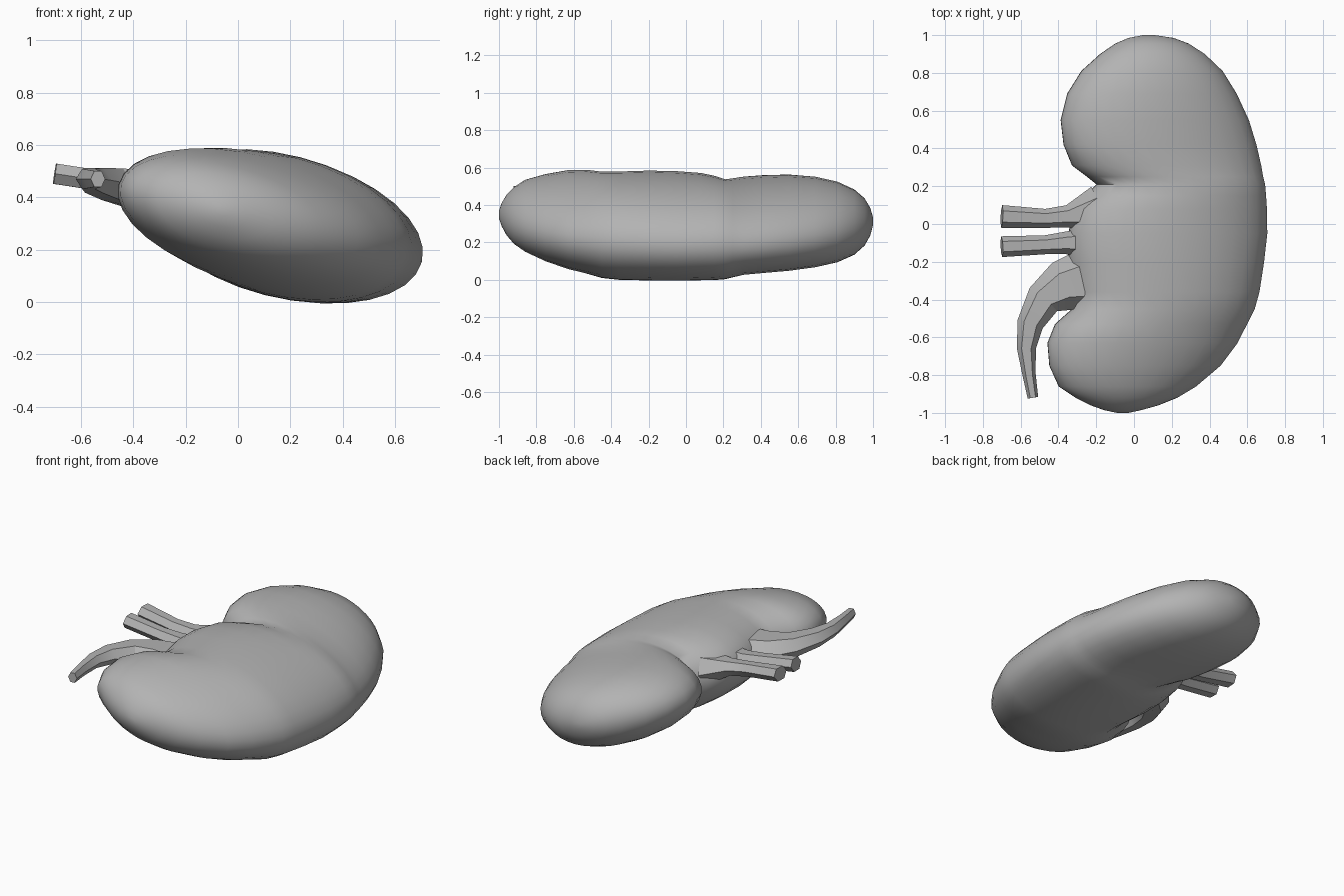
import bpy, bmesh, math
from mathutils import Vector

cube = bpy.data.objects.get("Cube")
if cube:
    bpy.data.objects.remove(cube, do_unlink=True)

grey = bpy.data.materials.new("organ grey")
grey.use_nodes = True
colour = (0.45, 0.45, 0.45, 1)
grey.diffuse_color = colour
grey.node_tree.nodes["Principled BSDF"].inputs["Base Color"].default_value = colour


def loft(name, sections, sides, smooth_angle):
    """Skin a row of elliptical sections (centre, half axis u, half axis v)."""
    bm = bmesh.new()
    rings = []
    for centre, u, v in sections:
        angles = [math.tau * i / sides for i in range(sides)]
        rings.append([bm.verts.new(centre + u * math.cos(a) + v * math.sin(a)) for a in angles])
    for low, high in zip(rings, rings[1:]):
        for i in range(sides):
            j = (i + 1) % sides
            bm.faces.new((low[i], low[j], high[j], high[i]))
    bm.faces.new(rings[0])
    bm.faces.new(rings[-1])
    bmesh.ops.recalc_face_normals(bm, faces=bm.faces)
    mesh = bpy.data.meshes.new(name)
    bm.to_mesh(mesh)
    bm.free()
    mesh.materials.append(grey)
    obj = bpy.data.objects.new(name, mesh)
    bpy.context.collection.objects.link(obj)
    bpy.ops.object.select_all(action="DESELECT")
    obj.select_set(True)
    bpy.context.view_layer.objects.active = obj
    bpy.ops.object.shade_smooth_by_angle(angle=math.radians(smooth_angle))
    return obj


def tube(name, path, sides=6):
    """Vessel along points of (x, y, z, half width, half height)."""
    points = [Vector(p[:3]) for p in path]
    sections = []
    for i, p in enumerate(path):
        along = (points[min(i + 1, len(path) - 1)] - points[max(i - 1, 0)]).normalized()
        side = along.cross(Vector((0, 0, 1))).normalized()
        sections.append((points[i], side * p[3], side.cross(along) * p[4]))
    return loft(name, sections, sides, 25)


# Bean-shaped body: y, inner edge x, outer edge x, half thickness
outline = [
    (-1.0, -0.09, -0.03, 0.02), (-0.985, -0.16, 0.04, 0.06),
    (-0.96, -0.23, 0.13, 0.1), (-0.92, -0.31, 0.23, 0.14),
    (-0.86, -0.4, 0.33, 0.175), (-0.75, -0.45, 0.46, 0.21),
    (-0.63, -0.46, 0.55, 0.24), (-0.53, -0.42, 0.6, 0.255),
    (-0.45, -0.33, 0.64, 0.265), (-0.36, -0.32, 0.665, 0.27),
    (-0.2, -0.35, 0.69, 0.272), (-0.05, -0.35, 0.707, 0.27),
    (0.08, -0.32, 0.705, 0.265), (0.15, -0.26, 0.7, 0.26),
    (0.21, -0.2, 0.695, 0.25), (0.25, -0.25, 0.685, 0.245),
    (0.31, -0.33, 0.675, 0.238), (0.42, -0.375, 0.65, 0.235),
    (0.55, -0.39, 0.61, 0.232), (0.69, -0.355, 0.545, 0.222),
    (0.81, -0.28, 0.47, 0.2), (0.9, -0.18, 0.375, 0.165),
    (0.955, -0.1, 0.29, 0.12), (0.985, -0.03, 0.21, 0.07),
    (1.0, 0.05, 0.11, 0.02),
]
tilt = math.radians(14.3)
c, s = math.cos(tilt), math.sin(tilt)
sections = []
for y, inner, outer, thick in outline:
    middle, half = (inner + outer) / 2, (outer - inner) / 2
    length = math.sqrt(half ** 2 - (thick * s) ** 2) / c
    centre = Vector((middle, y, 0.3 + (0.13 - middle) * math.tan(tilt)))
    sections.append((centre, Vector((c, 0, -s)) * length, Vector((s, 0, c)) * thick))
loft("kidney_body", sections, 32, 60)

# Two short blood vessels with flared roots
tube("upper_vessel", [(-0.2, 0.07, 0.41, 0.13, 0.1), (-0.35, 0.04, 0.44, 0.06, 0.05),
                      (-0.47, 0.03, 0.455, 0.05, 0.045), (-0.7, 0.04, 0.49, 0.06, 0.045)])
tube("lower_vessel", [(-0.2, -0.1, 0.41, 0.09, 0.09), (-0.36, -0.1, 0.44, 0.06, 0.05),
                      (-0.47, -0.11, 0.455, 0.05, 0.045), (-0.7, -0.12, 0.49, 0.055, 0.045)])

# Drain tube: wide funnel narrowing as it bends down
tube("ureter", [(-0.25, -0.3, 0.41, 0.17, 0.1), (-0.38, -0.33, 0.43, 0.135, 0.085),
                (-0.48, -0.4, 0.45, 0.095, 0.07), (-0.55, -0.53, 0.465, 0.07, 0.055),
                (-0.57, -0.66, 0.47, 0.05, 0.045), (-0.555, -0.8, 0.47, 0.035, 0.04),
                (-0.535, -0.92, 0.47, 0.028, 0.035)])
